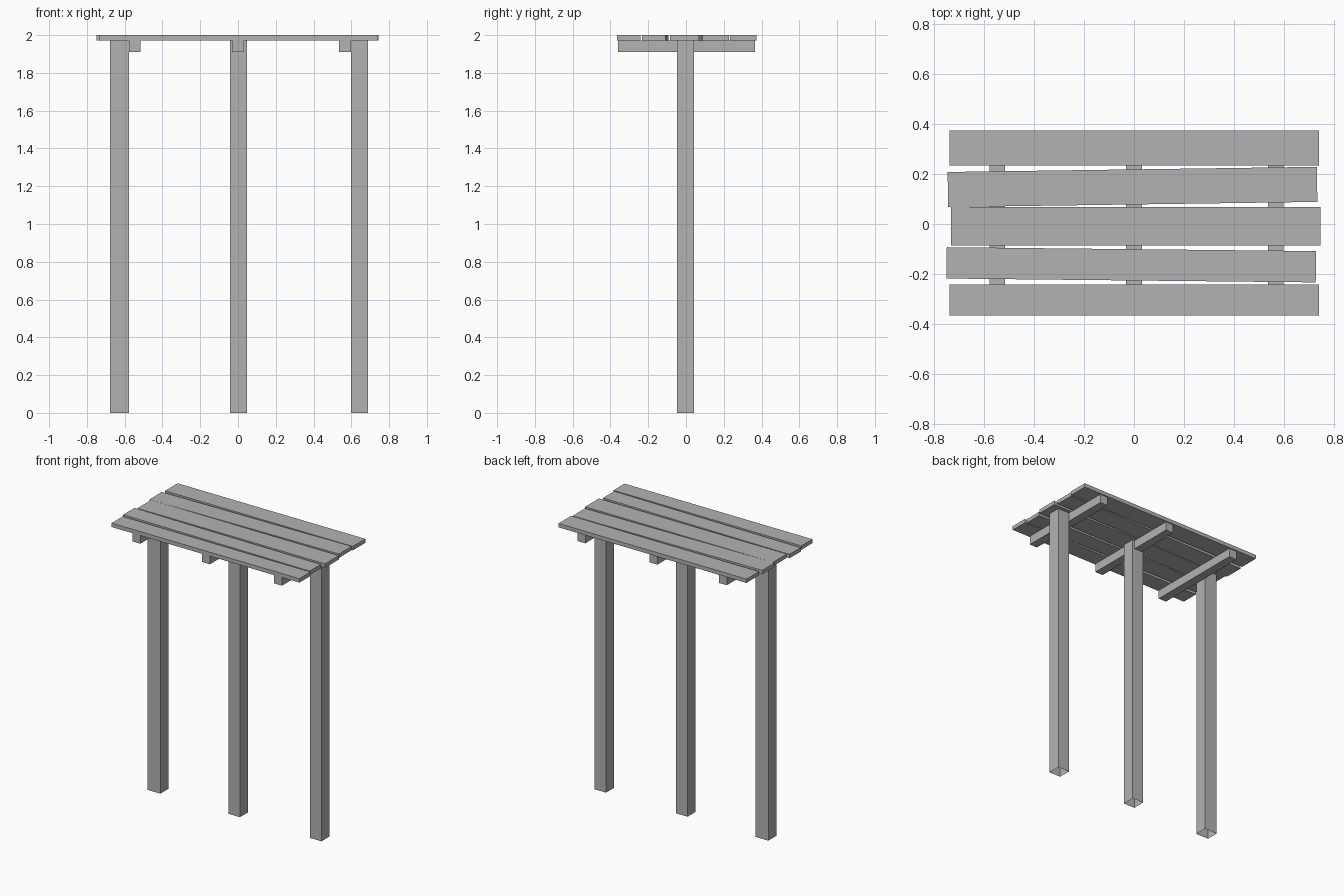
import bpy
import bmesh
import math

default = bpy.data.objects.get("Cube")
if default:
    bpy.data.objects.remove(default, do_unlink=True)

# One flat grey for all the timber
grey = bpy.data.materials.new("timber_grey")
grey.use_nodes = True
colour = (0.45, 0.45, 0.45, 1)
grey.diffuse_color = colour
grey.node_tree.nodes["Principled BSDF"].inputs["Base Color"].default_value = colour


def box(name, centre, size, turn=0, open_bottom=False):
    """Timber box, optionally turned about z and without its bottom face."""
    bm = bmesh.new()
    bmesh.ops.create_cube(bm, size=1)
    bmesh.ops.scale(bm, vec=size, verts=bm.verts)
    if open_bottom:
        bm.normal_update()
        bottom = [f for f in bm.faces if f.normal.z < -0.5]
        bmesh.ops.delete(bm, geom=bottom, context="FACES_ONLY")
    mesh = bpy.data.meshes.new(name)
    bm.to_mesh(mesh)
    bm.free()
    mesh.materials.append(grey)
    obj = bpy.data.objects.new(name, mesh)
    obj.location = centre
    obj.rotation_euler.z = math.radians(turn)
    bpy.context.collection.objects.link(obj)
    return obj


TOP = 2.0
THICK = 0.028
UNDER = TOP - THICK
BEAM = 0.062

# Posts, open at the foot, each with a cross beam under the planks
for side, post_x, post_w, beam_x in (
    ("right", -0.627, 0.1, -0.546),
    ("middle", 0.003, 0.09, 0.0),
    ("left", 0.643, 0.09, 0.566),
):
    box(side + "_post", (post_x, -0.002, UNDER / 2), (post_w, 0.09, UNDER),
        open_bottom=True)
    box(side + "_cross_beam", (beam_x, 0.003, UNDER - BEAM / 2),
        (BEAM, 0.725, BEAM))

# Top planks, two of them laid slightly crooked
for name, x, y, width, turn in (
    ("back_plank", 0.001, 0.304, 0.14, 0),
    ("back_inner_plank", -0.006, 0.148, 0.14, 0.8),
    ("centre_plank", 0.007, -0.009, 0.154, 0),
    ("front_inner_plank", -0.011, -0.163, 0.125, -0.6),
    ("front_plank", 0.001, -0.304, 0.124, 0),
):
    box(name, (x, y, TOP - THICK / 2), (1.475, width, THICK), turn)
